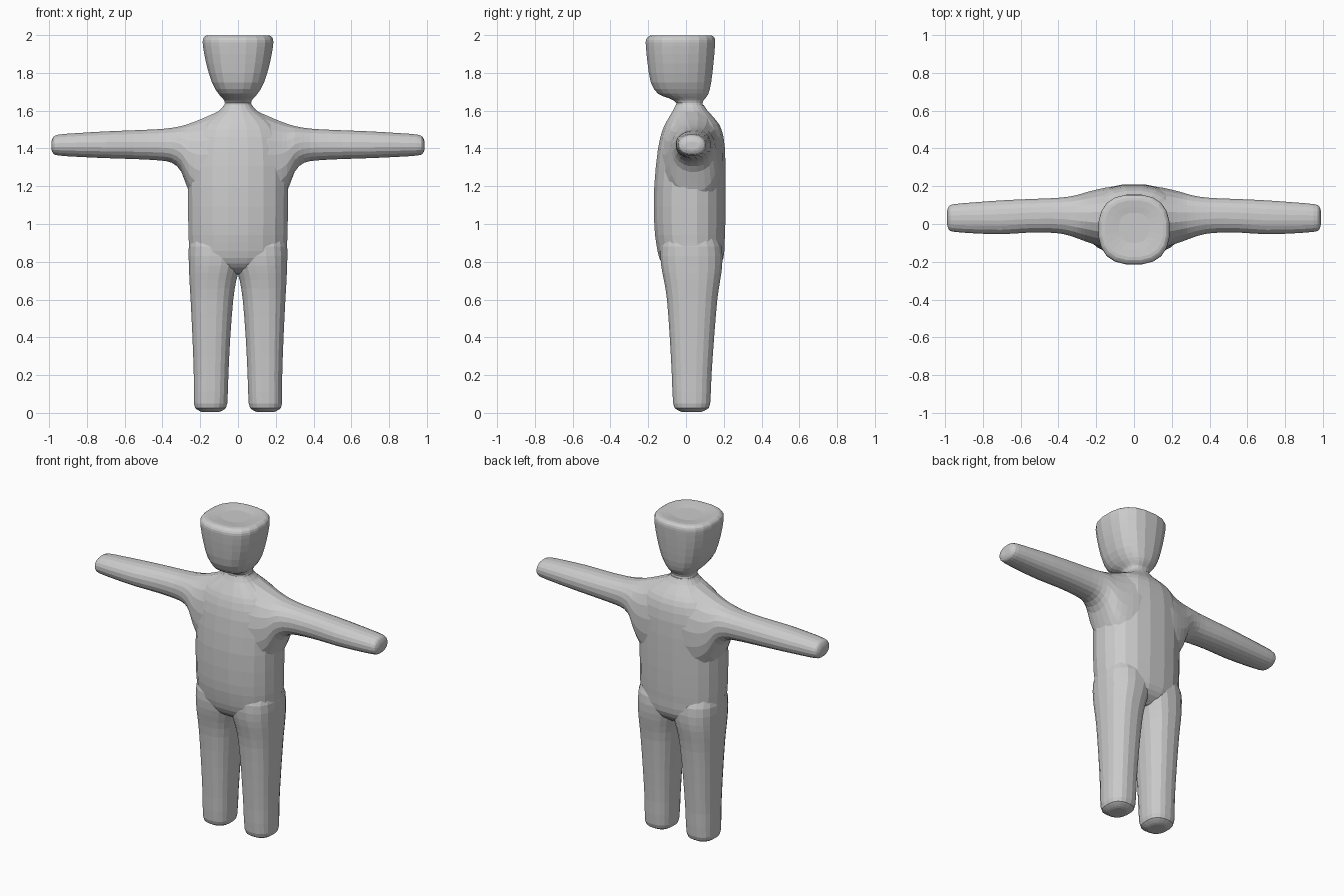
import bpy, bmesh, math
from mathutils import Vector

grey = bpy.data.materials.new("plain grey")
grey.diffuse_color = (0.6, 0.6, 0.6, 1)


def curve(p0, p1, p2, p3, t):
    """Smooth in-between section of four neighbouring sections."""
    return [0.5 * (2 * b + (c - a) * t + (2 * a - 5 * b + 4 * c - d) * t * t
                   + (3 * b - a - 3 * c + d) * t ** 3)
            for a, b, c, d in zip(p0, p1, p2, p3)]


def loft(name, axis, rows, power=2.3, sides=20, steps=2):
    """Rows are (position, a_min, a_max, b_min, b_max) rounded sections."""
    rings = []
    for i in range(len(rows) - 1):
        near = [rows[max(i - 1, 0)], rows[i], rows[i + 1], rows[min(i + 2, len(rows) - 1)]]
        rings += [curve(*near, k / steps) for k in range(steps)]
    rings.append(rows[-1])
    bm = bmesh.new()
    loops = []
    for p, a0, a1, b0, b1 in rings:
        loop = []
        for k in range(sides):
            ang = 2 * math.pi * (k + 0.5) / sides
            c, s = math.cos(ang), math.sin(ang)
            a = (a0 + a1) / 2 + (a1 - a0) / 2 * math.copysign(abs(c) ** (2 / power), c)
            b = (b0 + b1) / 2 + (b1 - b0) / 2 * math.copysign(abs(s) ** (2 / power), s)
            loop.append(bm.verts.new((a, b, p) if axis == "z" else (p, a, b)))
        loops.append(loop)
    for lo, hi in zip(loops, loops[1:]):
        for k in range(sides):
            n = (k + 1) % sides
            bm.faces.new((lo[k], lo[n], hi[n], hi[k]))
    bm.faces.new(loops[0])
    bm.faces.new(loops[-1])
    bmesh.ops.recalc_face_normals(bm, faces=bm.faces)
    mesh = bpy.data.meshes.new(name)
    bm.to_mesh(mesh)
    bm.free()
    mesh.materials.append(grey)
    obj = bpy.data.objects.new(name, mesh)
    bpy.context.collection.objects.link(obj)
    return obj


# Torso, closed at the crotch and tapering into the neck
body = loft("body", "z", [
    (0.735, -0.10, 0.10, -0.05, 0.12),
    (0.77, -0.20, 0.20, -0.11, 0.17),
    (0.82, -0.255, 0.255, -0.143, 0.20),
    (0.90, -0.263, 0.263, -0.16, 0.206),
    (1.00, -0.266, 0.266, -0.17, 0.21),
    (1.20, -0.268, 0.268, -0.17, 0.212),
    (1.40, -0.262, 0.262, -0.15, 0.208),
    (1.50, -0.23, 0.23, -0.125, 0.19),
    (1.55, -0.18, 0.18, -0.10, 0.16),
    (1.60, -0.10, 0.10, -0.07, 0.115),
    (1.63, -0.075, 0.075, -0.055, 0.095)])

# Arms and shoulders in one span, flaring into the chest
half = [
    (0.06, -0.145, 0.20, 1.05, 1.612),
    (0.13, -0.135, 0.197, 1.06, 1.587),
    (0.20, -0.113, 0.183, 1.09, 1.556),
    (0.26, -0.092, 0.167, 1.17, 1.533),
    (0.30, -0.077, 0.155, 1.275, 1.52),
    (0.35, -0.060, 0.145, 1.323, 1.51),
    (0.42, -0.048, 0.138, 1.336, 1.503),
    (0.55, -0.046, 0.133, 1.343, 1.497),
    (0.70, -0.055, 0.126, 1.348, 1.491),
    (0.85, -0.050, 0.115, 1.355, 1.482),
    (0.95, -0.042, 0.106, 1.362, 1.474),
    (0.978, -0.032, 0.095, 1.372, 1.460),
    (0.988, -0.005, 0.07, 1.395, 1.435)]
arms = loft("arms", "x", [(-r[0], *r[1:]) for r in reversed(half)] + half, power=2.2)

# Legs, meeting above the crotch
leg_rows = [
    (0.005, 0.10, 0.19, -0.02, 0.08),
    (0.018, 0.073, 0.218, -0.05, 0.11),
    (0.05, 0.056, 0.234, -0.069, 0.129),
    (0.20, 0.050, 0.235, -0.076, 0.136),
    (0.40, 0.040, 0.242, -0.087, 0.150),
    (0.60, 0.024, 0.252, -0.102, 0.167),
    (0.70, 0.008, 0.258, -0.118, 0.182),
    (0.78, -0.015, 0.261, -0.133, 0.193),
    (0.88, -0.04, 0.262, -0.135, 0.19),
    (0.96, 0.00, 0.24, -0.10, 0.15)]
right_leg = loft("right_leg", "z", leg_rows, power=2.5)
left_leg = loft("left_leg", "z", [(z, -x1, -x0, y0, y1) for z, x0, x1, y0, y1 in leg_rows], power=2.5)

# Head with narrow neck, jutting jaw and flat crown
head = loft("head", "z", [
    (1.59, -0.085, 0.085, -0.06, 0.10),
    (1.64, -0.07, 0.07, -0.052, 0.088),
    (1.665, -0.082, 0.082, -0.09, 0.103),
    (1.69, -0.105, 0.105, -0.15, 0.120),
    (1.75, -0.140, 0.140, -0.188, 0.135),
    (1.85, -0.170, 0.170, -0.205, 0.147),
    (1.94, -0.187, 0.187, -0.214, 0.155),
    (1.975, -0.188, 0.188, -0.214, 0.156),
    (1.992, -0.178, 0.178, -0.20, 0.147),
    (1.999, -0.155, 0.155, -0.175, 0.125),
    (1.99, -0.08, 0.08, -0.10, 0.06)], power=2.5)

# Fuse all parts into one skin
for part in (arms, right_leg, left_leg, head):
    mod = body.modifiers.new("fuse", "BOOLEAN")
    mod.operation, mod.solver, mod.object = "UNION", "EXACT", part
bpy.context.view_layer.update()
graph = bpy.context.evaluated_depsgraph_get()
skin = bpy.data.meshes.new_from_object(body.evaluated_get(graph))
body.modifiers.clear()
body.data = skin
for part in (arms, right_leg, left_leg, head):
    bpy.data.objects.remove(part)
